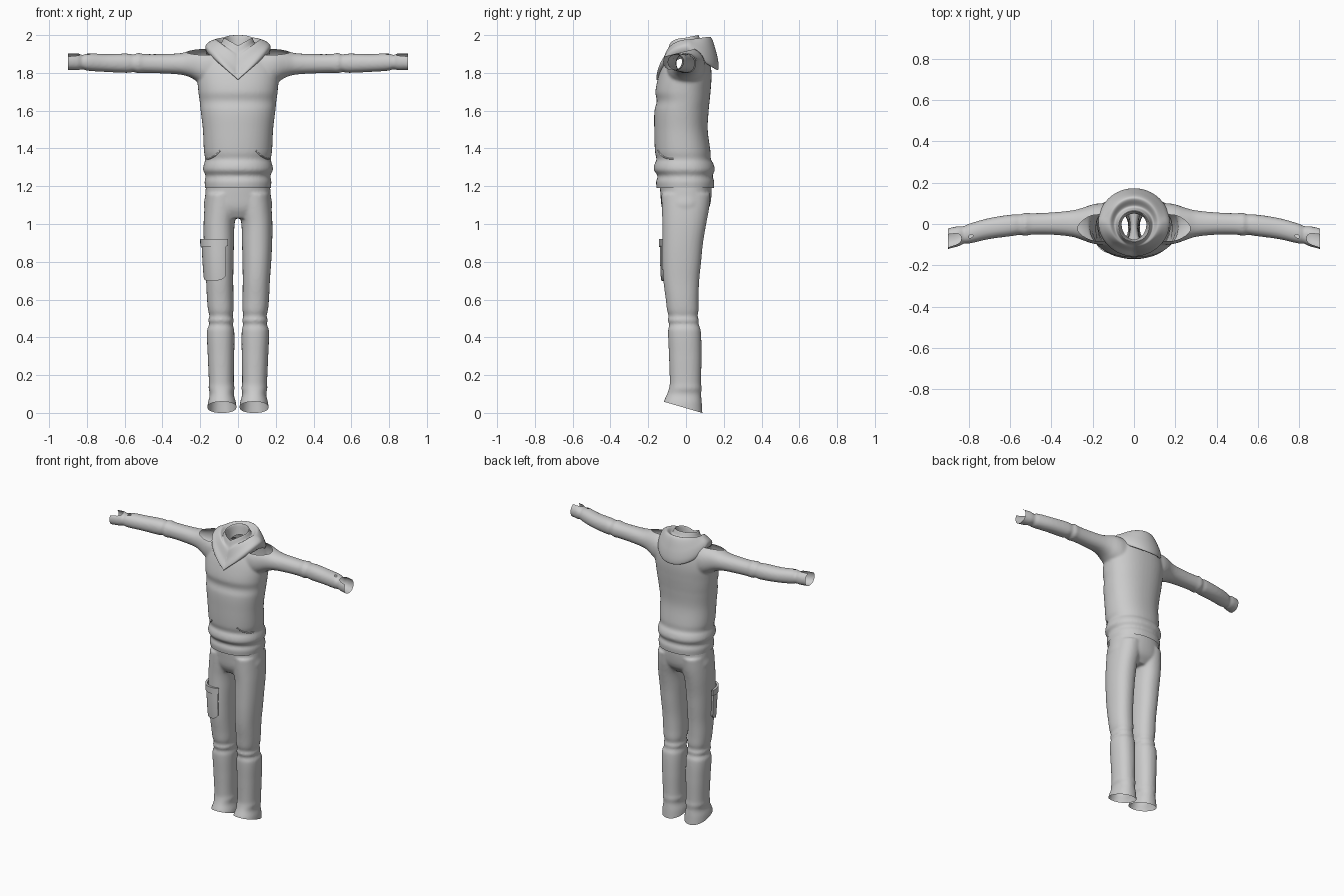
import bpy, bmesh
from math import cos, sin, pi, radians, copysign
from mathutils import Vector

if "Cube" in bpy.data.objects:
    bpy.data.objects.remove(bpy.data.objects["Cube"])

cloth = bpy.data.materials.new("grey_cloth")
cloth.use_nodes = True
cloth.diffuse_color = (0.6, 0.6, 0.6, 1)
cloth.node_tree.nodes["Principled BSDF"].inputs["Base Color"].default_value = cloth.diffuse_color

SQUARE = 0.9  # cross-section roundness


def section(profile, t):
    """Smoothly interpolate profile rows whose first column is the position."""
    i = 0
    while i < len(profile) - 2 and profile[i + 1][0] < t:
        i += 1
    p, q = profile[i], profile[i + 1]
    before, after = profile[max(i - 1, 0)], profile[min(i + 2, len(profile) - 1)]
    h = q[0] - p[0]
    u = (t - p[0]) / h
    row = []
    for k in range(1, len(p)):
        m0 = (q[k] - before[k]) / (q[0] - before[0]) * h
        m1 = (after[k] - p[k]) / (after[0] - p[0]) * h
        d = q[k] - p[k]
        row.append(p[k] + u * m0 + u * u * (3 * d - 2 * m0 - m1) + u ** 3 * (m0 + m1 - 2 * d))
    return row


def outline(row, angle, grow=0.0):
    centre, radius, low, high = row
    c, s = cos(angle), sin(angle)
    return (centre + (radius + grow) * copysign(abs(c) ** SQUARE, c),
            (low + high) / 2 + ((high - low) / 2 + grow) * copysign(abs(s) ** SQUARE, s))


def skin(bm, rings, closed=True):
    """Bridge successive rings of points with quads."""
    rings = [[bm.verts.new(p) for p in ring] for ring in rings]
    n = len(rings[0])
    for a, b in zip(rings, rings[1:]):
        for j in range(n if closed else n - 1):
            k = (j + 1) % n
            bm.faces.new((a[j], a[k], b[k], b[j]))
    return rings


def tube(bm, profile, place, steps=110, n=48):
    """Capped loft of a profile; place maps (t, a, b) to a point."""
    start, end = profile[0][0], profile[-1][0]
    rings = []
    for i in range(steps + 1):
        t = start + (end - start) * i / steps
        row = section(profile, t)
        rings.append([place(t, *outline(row, 2 * pi * j / n)) for j in range(n)])
    made = skin(bm, rings)
    bm.faces.new(made[0])
    bm.faces.new(made[-1])


def make(name, bm):
    bmesh.ops.recalc_face_normals(bm, faces=bm.faces)
    mesh = bpy.data.meshes.new(name)
    bm.to_mesh(mesh)
    bm.free()
    mesh.materials.append(cloth)
    obj = bpy.data.objects.new(name, mesh)
    bpy.context.collection.objects.link(obj)
    return obj


def bake(obj, cuts=()):
    """Apply modifiers, trim open ends with planes and shade smooth."""
    bpy.context.view_layer.update()
    graph = bpy.context.evaluated_depsgraph_get()
    mesh = bpy.data.meshes.new_from_object(obj.evaluated_get(graph))
    bm = bmesh.new()
    bm.from_mesh(mesh)
    for point, normal in cuts:
        bmesh.ops.bisect_plane(bm, geom=bm.verts[:] + bm.edges[:] + bm.faces[:],
                               plane_co=Vector(point), plane_no=Vector(normal).normalized(),
                               clear_outer=True)
    for face in bm.faces:
        face.smooth = True
        face.material_index = 0
    bm.to_mesh(mesh)
    bm.free()
    mesh.set_sharp_from_angle(angle=radians(50))
    if not mesh.materials:
        mesh.materials.append(cloth)
    obj.modifiers.clear()
    obj.data = mesh


def fuse(name, bm, cuts):
    obj = make(name, bm)
    remesh = obj.modifiers.new("Fuse", 'REMESH')
    remesh.mode = 'VOXEL'
    remesh.voxel_size = 0.008
    relax = obj.modifiers.new("Relax", 'SMOOTH')
    relax.factor = 0.5
    relax.iterations = 6
    bake(obj, cuts)


# Sweatshirt: body and sleeves, rows are position, centre, half width, low, high
body = [(1.10, 0, .17, -.15, .145), (1.19, 0, .174, -.155, .148), (1.225, 0, .177, -.159, .15),
        (1.255, 0, .171, -.15, .14), (1.285, 0, .185, -.17, .153), (1.32, 0, .18, -.166, .145),
        (1.34, 0, .173, -.156, .132), (1.38, 0, .18, -.164, .13), (1.5, 0, .186, -.168, .115),
        (1.6, 0, .198, -.167, .12), (1.65, 0, .203, -.155, .125), (1.7, 0, .21, -.162, .13),
        (1.78, 0, .215, -.146, .135), (1.85, 0, .205, -.122, .13), (1.9, 0, .185, -.095, .115),
        (1.95, 0, .11, -.07, .085), (1.98, 0, .07, -.06, .07)]
sleeve = [(.08, 0, .1, 1.72, 1.93), (.17, 0, .1, 1.73, 1.935), (.21, 0, .092, 1.75, 1.932),
          (.25, 0, .078, 1.775, 1.92), (.3, .002, .064, 1.79, 1.905), (.4, .002, .054, 1.797, 1.9),
          (.5, 0, .052, 1.8, 1.9), (.53, -.002, .056, 1.797, 1.906), (.55, -.003, .049, 1.805, 1.897),
          (.58, -.005, .052, 1.8, 1.902), (.7, -.022, .051, 1.805, 1.9), (.8, -.047, .048, 1.812, 1.903),
          (.825, -.053, .042, 1.82, 1.894), (.845, -.058, .048, 1.814, 1.904),
          (.88, -.066, .05, 1.814, 1.906), (.95, -.084, .05, 1.814, 1.906)]
bm = bmesh.new()
tube(bm, body, lambda t, a, b: (a, b, t))
for side in (1, -1):
    tube(bm, sleeve, lambda t, a, b: (side * t, a, b))
fuse("sweatshirt", bm, [((.9, 0, 0), (1, 0, 0)), ((-.9, 0, 0), (-1, 0, 0)),
                        ((0, 0, 1.19), (0, 0, -1)), ((0, 0, 1.915), (0, -.25, 1))])

# Trousers: hips and two legs, cut open at the waist and slanted ankles
hips = [(1.03, 0, .11, -.1, .08), (1.08, 0, .176, -.126, .12),
        (1.15, 0, .174, -.135, .135), (1.25, 0, .165, -.14, .135)]
leg = [(-.06, .085, .079, -.13, .09), (.05, .085, .075, -.121, .084), (.1, .086, .063, -.1, .08),
       (.13, .087, .069, -.09, .083), (.155, .088, .066, -.086, .08), (.3, .09, .07, -.09, .082),
       (.44, .092, .072, -.095, .078), (.47, .09, .062, -.088, .066), (.49, .09, .069, -.098, .069),
       (.51, .09, .061, -.091, .061), (.54, .091, .067, -.1, .066), (.6, .094, .07, -.107, .066),
       (.7, .097, .072, -.12, .07), (.8, .1, .076, -.125, .08), (.9, .101, .08, -.125, .09),
       (1.0, .1, .082, -.125, .107), (1.08, .09, .088, -.128, .122), (1.16, .085, .085, -.13, .13)]
bm = bmesh.new()
tube(bm, hips, lambda t, a, b: (a, b, t), steps=30)
for side in (1, -1):
    tube(bm, leg, lambda t, a, b: (side * a, b, t))
fuse("trousers", bm, [((0, 0, 1.22), (0, 0, 1)), ((0, -.12, .06), (0, -.06, -.205))])

# Hood: rows are index, half width, side y z, front y z, back y z
hood = [(0, .06, 0, 1.9, -.075, 1.88, .05, 1.93), (1, .072, -.01, 1.983, -.085, 1.945, .063, 2.0),
        (2, .092, 0, 1.957, -.1, 1.905, .085, 1.965), (3, .118, .01, 1.977, -.114, 1.875, .13, 1.99),
        (4, .152, .015, 1.965, -.132, 1.82, .16, 1.91), (5, .172, .01, 1.942, -.153, 1.78, .173, 1.84),
        (6, .166, .01, 1.91, -.154, 1.763, .163, 1.815), (7, .14, .01, 1.88, -.12, 1.77, .115, 1.87)]
rings = []
for i in range(57):
    width, ys, zs, yf, zf, yb, zb = section(hood, i / 8)
    ring = []
    for j in range(64):
        c, s = cos(2 * pi * j / 64), sin(2 * pi * j / 64)
        if s < 0:  # front edges meet in a V
            ring.append((width * c, ys + (yf - ys) * -s, zs + (zf - zs) * (1 - abs(c))))
        else:
            ring.append((width * c, ys + (yb - ys) * s, zs + (zb - zs) * s))
    rings.append(ring)
bm = bmesh.new()
skin(bm, rings)
bake(make("hood", bm))


# Cargo pocket and flap wrapped round the right thigh
def thigh_patch(name, bottom, top, grow, start, end, rounding):
    rows = []
    for i in range(13):
        row = []
        for j in range(25):
            u = j / 24
            low = bottom + rounding * abs(2 * u - 1) ** 4
            z = low + (top - low) * i / 12
            x, y = outline(section(leg, z), radians(start + (end - start) * u), grow)
            row.append((-x, y, z))
        rows.append(row)
    bm = bmesh.new()
    skin(bm, rows, closed=False)
    obj = make(name, bm)
    shell = obj.modifiers.new("Thickness", 'SOLIDIFY')
    shell.thickness = 0.014
    shell.offset = 0
    bake(obj)


thigh_patch("cargo_pocket", .7, .89, .005, -2, -112, .03)
thigh_patch("cargo_pocket_flap", .878, .92, .012, 2, -116, .006)

# Piped openings of the front pouch
for side, label in ((1, "left"), (-1, "right")):
    curve = bpy.data.curves.new(label + "_pouch_opening", 'CURVE')
    curve.dimensions = '3D'
    curve.bevel_depth = 0.004
    curve.materials.append(cloth)
    line = curve.splines.new('POLY')
    line.points.add(12)
    for i, point in enumerate(line.points):
        u = i / 12
        x, z = .165 - .07 * u, 1.345 + .045 * u * u
        _, radius, low, high = section(body, z)
        depth = (1 - (x / radius) ** (2 / SQUARE)) ** (SQUARE / 2)
        point.co = (side * x, (low + high) / 2 - (high - low) / 2 * depth, z, 1)
    bpy.context.collection.objects.link(bpy.data.objects.new(curve.name, curve))
